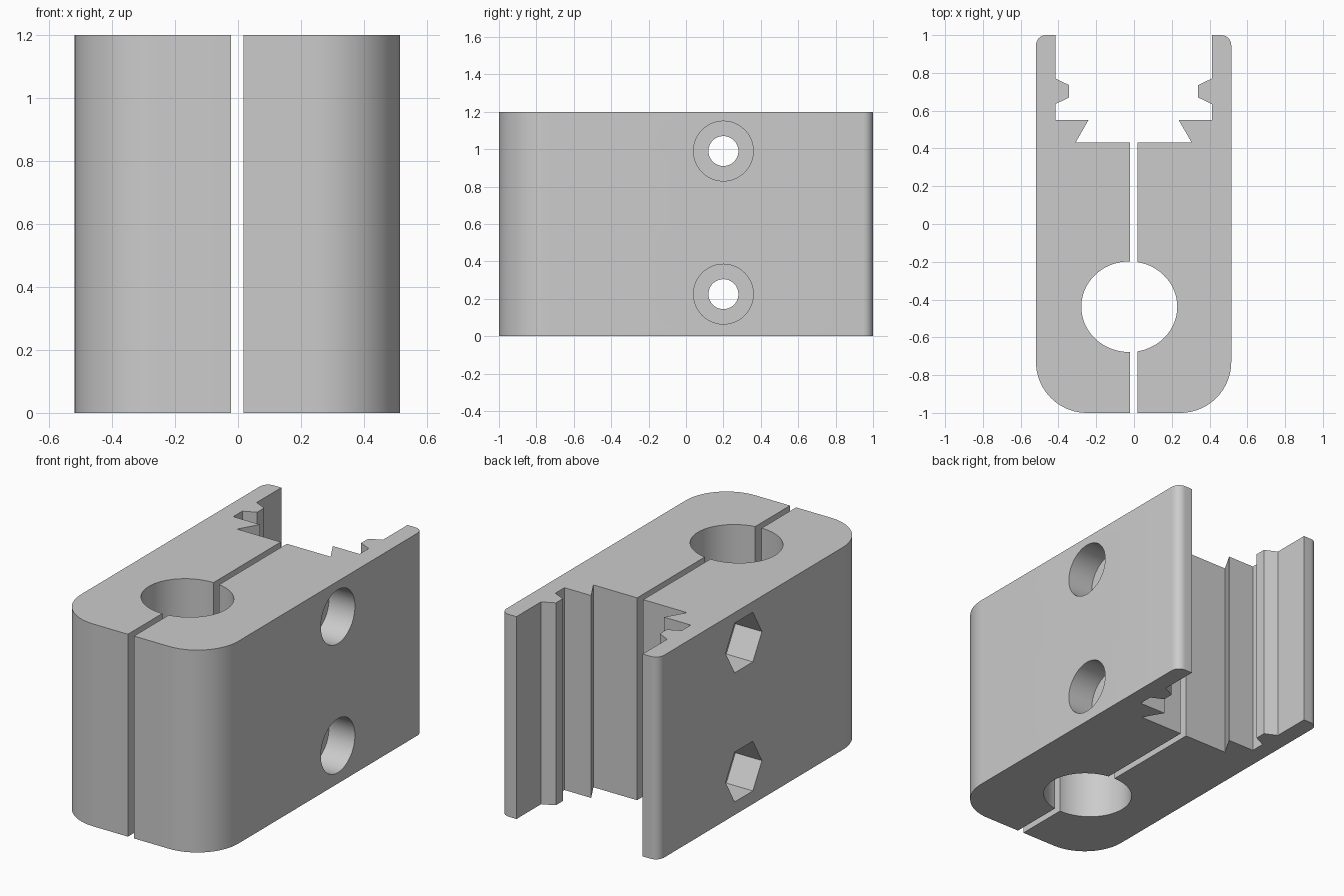
import bpy, bmesh
from math import sin, cos, pi, radians

if "Cube" in bpy.data.objects:
    bpy.data.objects.remove(bpy.data.objects["Cube"], do_unlink=True)

HEIGHT = 1.2
CENTRE_X = -0.002
HALF_WIDTH = 0.517

grey = bpy.data.materials.new("plain grey")
grey.use_nodes = True
colour = (0.6, 0.6, 0.6, 1)
grey.diffuse_color = colour
grey.node_tree.nodes["Principled BSDF"].inputs["Base Color"].default_value = colour


def arc(cx, cy, rx, ry, start, end, steps):
    """Points along an elliptical arc, angles in degrees."""
    angles = [radians(start + (end - start) * i / steps) for i in range(steps + 1)]
    return [(cx + rx * cos(a), cy + ry * sin(a)) for a in angles]


def prism(name, outline, low, high, axis="z"):
    """Extrude a closed outline along z, or along x with the outline in y and z."""
    place = (lambda u, v, w: (u, v, w)) if axis == "z" else (lambda u, v, w: (w, u, v))
    bm = bmesh.new()
    base = bm.faces.new([bm.verts.new(place(u, v, low)) for u, v in outline])
    moved = bmesh.ops.extrude_face_region(bm, geom=[base])["geom"]
    bmesh.ops.translate(bm, vec=place(0, 0, high - low),
                        verts=[g for g in moved if isinstance(g, bmesh.types.BMVert)])
    bmesh.ops.recalc_face_normals(bm, faces=bm.faces)
    mesh = bpy.data.meshes.new(name)
    bm.to_mesh(mesh)
    bm.free()
    mesh.materials.append(grey)
    obj = bpy.data.objects.new(name, mesh)
    bpy.context.collection.objects.link(obj)
    return obj


# Outline of one clamp jaw: slit face, rail groove, outer wall
front_round = 0.27
back_round = 0.053
jaw = [(0.02, -1), (0.02, 0.432), (0.307, 0.432), (0.239, 0.55), (0.414, 0.55),
       (0.414, 0.635), (0.341, 0.67), (0.341, 0.735), (0.414, 0.77), (0.414, 1)]
jaw += arc(HALF_WIDTH - back_round, 1 - back_round, back_round, back_round, 90, 0, 8)
jaw += arc(HALF_WIDTH - front_round, -1 + front_round, front_round, front_round, 0, -90, 18)

# Cutters: tube bore, bolt holes, round head recesses, nut recesses
cutters = [prism("tube_bore_cutter", arc(-0.025, -0.438, 0.254, 0.24, 0, 360, 72)[:-1],
                 -0.1, HEIGHT + 0.1)]
for z in (0.225, 0.99):
    for name, radius, sides, low, high in (
            ("bolt_hole_cutter", 0.08, 48, -1, 1),
            ("head_recess_cutter", 0.16, 48, 0.345, 1),
            ("nut_recess_cutter", 0.17, 6, -1, -0.345)):
        ring = arc(0.2, z, radius, radius, 0, 360, sides)[:-1]
        cutters.append(prism(name, ring, low, high, "x"))
for cutter in cutters:
    cutter.hide_render = True

# The two jaws, mirrored about the slit
for name, side in (("left_jaw", 1), ("right_jaw", -1)):
    body = prism(name, [(CENTRE_X + side * x, y) for x, y in jaw], 0, HEIGHT)
    bpy.ops.object.select_all(action="DESELECT")
    body.select_set(True)
    bpy.context.view_layer.objects.active = body
    for cutter in cutters:
        cut = body.modifiers.new("cut", "BOOLEAN")
        cut.operation = "DIFFERENCE"
        cut.solver = "EXACT"
        cut.object = cutter
        bpy.ops.object.modifier_apply(modifier=cut.name)
    bpy.ops.object.shade_smooth_by_angle(angle=radians(25))

for cutter in cutters:
    bpy.data.objects.remove(cutter, do_unlink=True)
